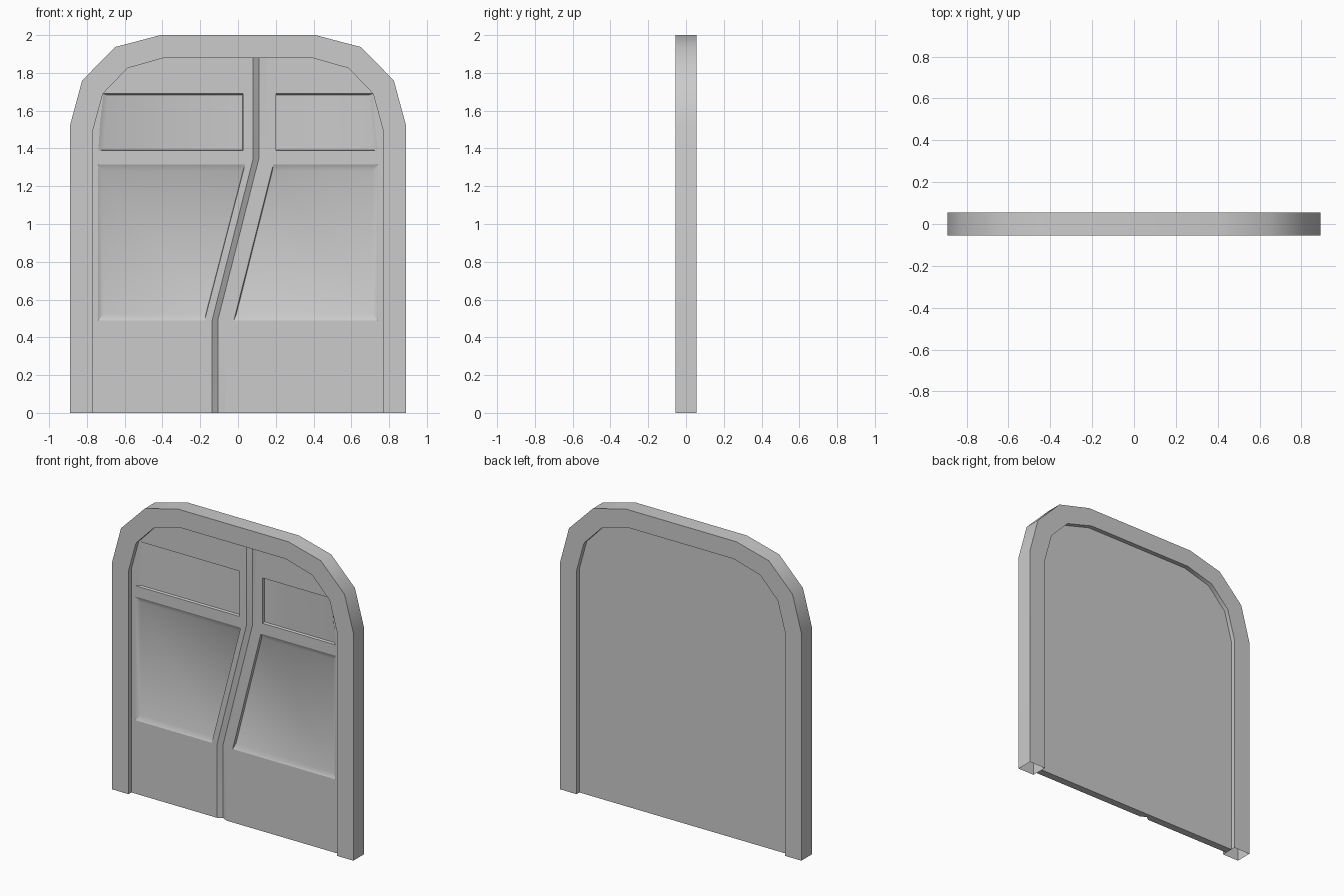
import bpy, bmesh, math

if "Cube" in bpy.data.objects:
    bpy.data.objects.remove(bpy.data.objects["Cube"])

FRONT, BACK = -0.025, 0.025     # door leaf faces
FLOOR = -0.009                  # bottom of the recesses


def mesh_object(name, verts, faces):
    bm = bmesh.new()
    vs = [bm.verts.new(v) for v in verts]
    for f in faces:
        bm.faces.new([vs[i] for i in f])
    bmesh.ops.recalc_face_normals(bm, faces=bm.faces)
    me = bpy.data.meshes.new(name)
    bm.to_mesh(me)
    bm.free()
    ob = bpy.data.objects.new(name, me)
    bpy.context.collection.objects.link(ob)
    return ob


def loft(name, loops, wrap_points=True, wrap_loops=False, caps=True):
    """Skin a list of equally long point loops."""
    n, m = len(loops[0]), len(loops)
    faces = []
    for a in range(m if wrap_loops else m - 1):
        b = (a + 1) % m
        for i in range(n if wrap_points else n - 1):
            j = (i + 1) % n
            faces.append((a * n + i, a * n + j, b * n + j, b * n + i))
    if caps:
        faces += [tuple(range(n)), tuple(range((m - 1) * n, m * n))]
    return mesh_object(name, [p for loop in loops for p in loop], faces)


def arch(half):
    """Mirror a right-hand half profile into a full arch."""
    return half + [(-x, z) for x, z in reversed(half)]


def at(y, pts):
    return [(x, y, z) for x, z in pts]


def smooth(ob):
    bpy.ops.object.select_all(action='DESELECT')
    ob.select_set(True)
    bpy.context.view_layer.objects.active = ob
    bpy.ops.object.shade_smooth_by_angle(angle=math.radians(36))


def cut(ob, cutter):
    cutter.hide_render = True
    bpy.context.view_layer.objects.active = ob
    mod = ob.modifiers.new("cut", 'BOOLEAN')
    mod.operation, mod.solver, mod.object = 'DIFFERENCE', 'EXACT', cutter
    bpy.ops.object.modifier_apply(modifier=mod.name)
    bpy.data.objects.remove(cutter)


def recess(ob, rim, floor):
    """Cut a recess whose walls run from the rim down to the floor outline."""
    lift = [(2 * a - c, 2 * b - d) for (a, b), (c, d) in zip(rim, floor)]
    cut(ob, loft("recess_cutter", [at(2 * FRONT - FLOOR, lift), at(FLOOR, floor)]))


outer = arch([(.89, 0), (.89, 1.52), (.825, 1.76), (.65, 1.937), (.41, 2)])
inner = arch([(.77, 0), (.77, 1.49), (.715, 1.69), (.585, 1.825), (.39, 1.88)])

# Arched frame, open underneath
frame = loft("door_frame",
             [at(-.055, outer), at(.055, outer), at(.055, inner), at(-.055, inner)],
             wrap_points=False, wrap_loops=True, caps=False)
smooth(frame)

# Door leaf
door = loft("door_leaf", [at(FRONT, inner), at(BACK, inner)])

# Windows
recess(door, [(-.712, 1.69), (.027, 1.69), (.027, 1.388), (-.74, 1.388)],
       [(-.69, 1.682), (.025, 1.682), (.025, 1.392), (-.71, 1.392)])
recess(door, [(.2, 1.69), (.712, 1.69), (.74, 1.388), (.2, 1.388)],
       [(.202, 1.682), (.69, 1.682), (.71, 1.392), (.202, 1.392)])

# Slanted lower panels with soft outer edges
recess(door, [(-.74, 1.315), (.037, 1.315), (-.177, .49), (-.74, .49)],
       [(-.712, 1.28), (.026, 1.28), (-.17, .525), (-.712, .525)])
recess(door, [(.187, 1.315), (.74, 1.315), (.74, .49), (-.022, .49)],
       [(.182, 1.28), (.712, 1.28), (.712, .525), (-.008, .525)])

# Seam groove where the two leaves meet
path = [(.08, 1.92), (.08, 1.345), (-.137, .49), (-.137, -.03)]
cut(door, loft("seam_cutter",
               [[(x, -.05, z), (x, FRONT, z), (x + .03, -.004, z),
                 (x + .067, FRONT, z), (x + .067, -.05, z)] for x, z in path]))

# Soft shading in the recesses, flat on the broad faces
smooth(door)
for p in door.data.polygons:
    if p.center.y < FRONT + .001 or p.center.y > BACK - .001:
        p.use_smooth = False
